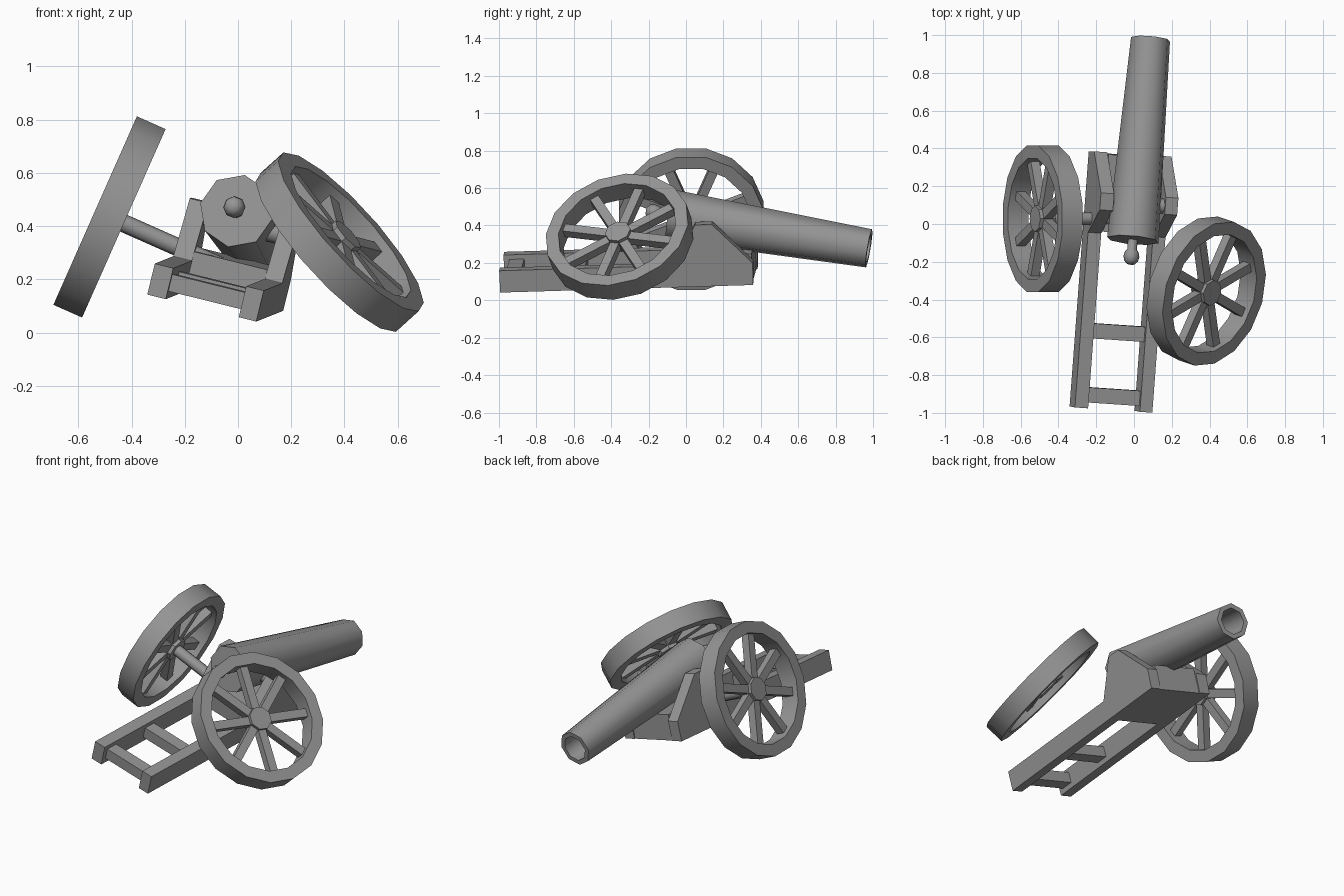
import bpy, bmesh
from math import cos, sin, pi, radians
from mathutils import Vector, Matrix

if "Cube" in bpy.data.objects:
    bpy.data.objects.remove(bpy.data.objects["Cube"])

# Dark iron grey shared by every part
iron = bpy.data.materials.new("dark_grey")
iron.diffuse_color = (0.3, 0.3, 0.3, 1)
iron.use_nodes = True
iron.node_tree.nodes["Principled BSDF"].inputs["Base Color"].default_value = iron.diffuse_color


def frame(origin, x, z):
    """Placement matrix from an origin, a rough x axis and an exact z axis."""
    z = Vector(z).normalized()
    x = Vector(x)
    x = (x - z * x.dot(z)).normalized()
    m = Matrix((x, z.cross(x), z)).transposed().to_4x4()
    m.translation = Vector(origin)
    return m


def finish(name, bm, matrix, smooth=0):
    bm.transform(matrix)
    bmesh.ops.recalc_face_normals(bm, faces=bm.faces)
    me = bpy.data.meshes.new(name)
    bm.to_mesh(me)
    bm.free()
    me.materials.append(iron)
    ob = bpy.data.objects.new(name, me)
    bpy.context.collection.objects.link(ob)
    if smooth:
        bpy.ops.object.select_all(action='DESELECT')
        bpy.context.view_layer.objects.active = ob
        ob.select_set(True)
        bpy.ops.object.shade_smooth_by_angle(angle=radians(smooth))
    return ob


def lathe(name, profile, sides, matrix, closed=False, phase=0.0, smooth=50):
    """Spin (radius, height) points round z; caps the ends unless closed."""
    bm = bmesh.new()
    rings = [[bm.verts.new((r * cos(phase + 2 * pi * i / sides),
                            r * sin(phase + 2 * pi * i / sides), h))
              for i in range(sides)] for r, h in profile]
    pairs = list(zip(rings, rings[1:]))
    if closed:
        pairs.append((rings[-1], rings[0]))
    else:
        bm.faces.new(rings[0])
        bm.faces.new(rings[-1])
    for a, b in pairs:
        for i in range(sides):
            j = (i + 1) % sides
            bm.faces.new((a[i], a[j], b[j], b[i]))
    return finish(name, bm, matrix, smooth)


def plate(name, outline, x0, x1, matrix):
    """Extrude a (y, z) outline sideways from x0 to x1."""
    bm = bmesh.new()
    f = bm.faces.new([bm.verts.new((x0, y, z)) for y, z in outline])
    ext = bmesh.ops.extrude_face_region(bm, geom=[f])
    bmesh.ops.translate(bm, vec=(x1 - x0, 0, 0),
                        verts=[v for v in ext['geom'] if isinstance(v, bmesh.types.BMVert)])
    return finish(name, bm, matrix)


def rect(y0, y1, z0, z1):
    return [(y0, z0), (y1, z0), (y1, z1), (y0, z1)]


# Wheels: rim, hub and eight spokes
def wheel(side, centre, normal, rim_turn, spoke_turn):
    m = frame(centre, Vector(normal).cross((0, 0, 1)), normal)
    w = 0.059
    lathe(side + "_rim", [(0.395, -w), (0.395, w), (0.325, w), (0.325, -w)], 16, m,
          closed=True, phase=rim_turn)
    lathe(side + "_hub", [(0.07, -0.045), (0.07, 0.045)], 8, m,
          phase=spoke_turn + pi / 8, smooth=0)
    bm = bmesh.new()
    for k in range(8):
        box = Matrix.Rotation(spoke_turn + k * pi / 4, 4, 'Z') \
            @ Matrix.Translation((0.19, 0, 0)) @ Matrix.Diagonal((0.29, 0.05, 0.05, 1))
        bmesh.ops.create_cube(bm, size=1, matrix=box)
    finish(side + "_spokes", bm, m)


wheel("left_wheel", (-0.483, 0.028, 0.4345), (0.914, 0, -0.405), pi / 16, pi / 8)
wheel("right_wheel", (0.382, -0.355, 0.34), (0.72, -0.24, 0.65), radians(5), radians(-8))

# Axle stub running from the left wheel into the carriage
axle = frame((-0.483, 0.028, 0.4345), (0, 1, 0), (0.914, 0, -0.405))
lathe("axle", [(0.034, 0), (0.034, 0.6)], 8, axle)

# Carriage: local x across, y forward along the trails, z up
fwd = Vector((0.075, 1, 0.03)).normalized()
right = Vector((0.966, -0.085, -0.24))
right = (right - fwd * right.dot(fwd)).normalized()
carriage = frame((-0.128, -0.98, 0.09), right, right.cross(fwd))

cheek = [(0, 0), (1.355, 0), (1.36, 0.12), (1.15, 0.34), (1.06, 0.34), (0.93, 0.12), (0, 0.12)]
plate("left_cheek_and_trail", cheek, -0.22, -0.148, carriage)
plate("right_cheek_and_trail", cheek, 0.135, 0.203, carriage)
plate("bed_block", rect(0.94, 1.35, 0.0, 0.155), -0.149, 0.136, carriage)
plate("rear_crossbar", rect(0.03, 0.11, 0.03, 0.095), -0.149, 0.136, carriage)
plate("middle_crossbar", rect(0.37, 0.45, 0.03, 0.095), -0.149, 0.136, carriage)

# Barrel: eight sides, local z points from muzzle back to breech
breech = Vector((-0.006, -0.085, 0.457))
muzzle = Vector((0.0875, 0.978, 0.278))
length = (muzzle - breech).length
barrel = frame(breech, (1, 0, 0), breech - muzzle)
lathe("barrel", [(0.14, 0), (0.106, -length), (0.078, -length), (0.078, -length + 0.2)],
      8, barrel, phase=radians(32))

# Breech knob on a short neck
lathe("breech_knob", [(0.027, -0.01), (0.025, 0.05), (0.036, 0.064), (0.042, 0.088),
                      (0.036, 0.114), (0.02, 0.13)], 8, barrel)

# Trunnion carrying the barrel between the cheeks
lathe("trunnion", [(0.04, -0.16), (0.04, 0.16)], 8,
      frame(carriage @ Vector((0, 1.1, 0.29)), fwd, right))
